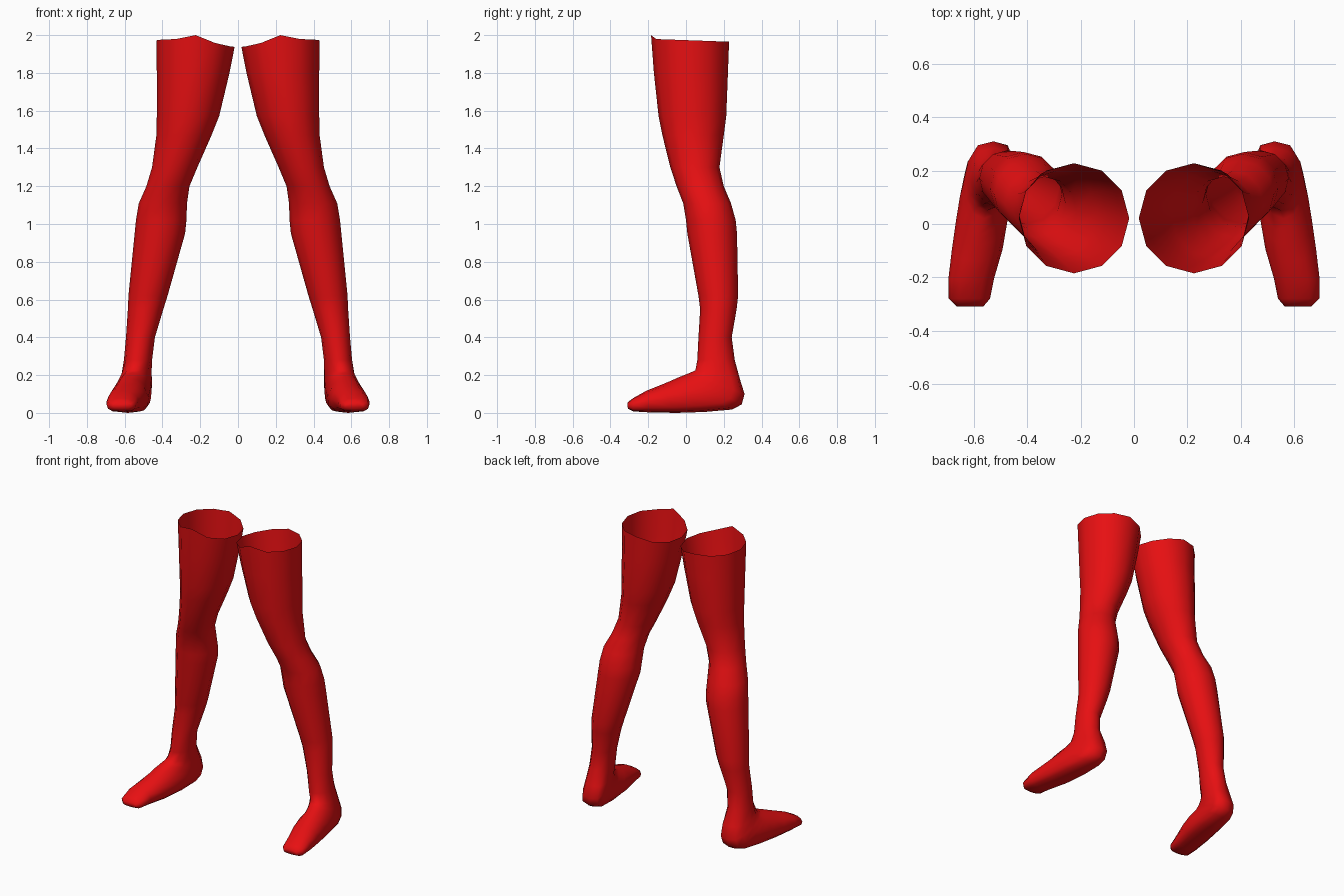
import bpy, bmesh, math

if "Cube" in bpy.data.objects:
    bpy.data.objects.remove(bpy.data.objects["Cube"])

SIDES = 12
red = bpy.data.materials.new("red")
red.diffuse_color = (0.8, 0.005, 0.006, 1)
red.use_nodes = True
red.node_tree.nodes["Principled BSDF"].inputs["Base Color"].default_value = red.diffuse_color

# Leg sections: z, inner x, outer x, front y, back y
LEG = [
    (1.80, 0.045, 0.43, -0.17, 0.222),
    (1.57, 0.10, 0.43, -0.145, 0.213),
    (1.47, 0.14, 0.432, -0.125, 0.20),
    (1.30, 0.215, 0.455, -0.083, 0.177),
    (1.20, 0.257, 0.485, -0.05, 0.20),
    (1.11, 0.27, 0.525, -0.015, 0.238),
    (1.02, 0.273, 0.54, 0.0, 0.263),
    (0.95, 0.28, 0.547, 0.007, 0.27),
    (0.62, 0.373, 0.58, 0.066, 0.276),
    (0.55, 0.395, 0.583, 0.075, 0.268),
    (0.40, 0.44, 0.593, 0.066, 0.242),
    (0.28, 0.455, 0.604, 0.06, 0.258),
]
# Foot sections: instep (y, z), sole (y, z), inner x, outer x
FOOT = [
    ((0.05, 0.225), (0.285, 0.18), 0.458, 0.617),
    ((0.02, 0.212), (0.31, 0.10), 0.46, 0.63),
    ((-0.01, 0.20), (0.295, 0.045), 0.465, 0.642),
    ((-0.04, 0.188), (0.245, 0.018), 0.47, 0.653),
    ((-0.08, 0.17), (0.10, 0.005), 0.475, 0.668),
    ((-0.14, 0.145), (-0.05, 0.0), 0.493, 0.683),
    ((-0.21, 0.117), (-0.20, 0.003), 0.525, 0.696),
    ((-0.28, 0.078), (-0.28, 0.008), 0.54, 0.695),
    ((-0.31, 0.055), (-0.308, 0.022), 0.565, 0.665),
]


def ring(front, back, x0, x1, foot=False):
    """Closed section running from its front point round to its back point."""
    pts = []
    for i in range(SIDES):
        a = 2 * math.pi * i / SIDES
        s, c = math.sin(a), math.cos(a)
        if foot and c < -0.01:  # fuller, flatter sole
            s = math.copysign(abs(s) ** 0.6, s) if abs(s) > 1e-6 else 0
            c = -abs(c) ** 0.75
        t = (1 - c) / 2
        y = front[0] + (back[0] - front[0]) * t
        z = front[1] + (back[1] - front[1]) * t
        x = (x0 + x1) / 2 + (x1 - x0) / 2 * s
        if foot:  # feet turn outward
            x -= 0.12 * (y - (front[0] + back[0]) / 2)
        pts.append((x, y, z))
    return pts


def top_ring():
    """Open upper rim, high at the front and dipping on the inside."""
    pts = []
    for x, y, z in ring((-0.185, 1.98), (0.228, 1.965), 0.018, 0.432):
        if x < 0.21:
            z -= 0.035 * min(1, (0.21 - x) / 0.15)
        if y < -0.18:
            z = 2.0
        pts.append((x, y, z))
    return pts


def make_leg(name, side):
    rings = [top_ring()]
    rings += [ring((y0, z), (y1, z), x0, x1) for z, x0, x1, y0, y1 in LEG]
    rings += [ring(f, b, x0, x1, True) for f, b, x0, x1 in FOOT]
    bm = bmesh.new()
    loops = [[bm.verts.new((x * side, y, z)) for x, y, z in r] for r in rings]
    for a, b in zip(loops, loops[1:]):
        for i in range(SIDES):
            j = (i + 1) % SIDES
            quad = (a[i], a[j], b[j], b[i])
            bm.faces.new(quad if side < 0 else quad[::-1])
    bm.faces.new(loops[-1] if side < 0 else loops[-1][::-1])  # toe tip
    bmesh.ops.recalc_face_normals(bm, faces=bm.faces)
    for f in bm.faces:
        f.smooth = True
    mesh = bpy.data.meshes.new(name)
    bm.to_mesh(mesh)
    bm.free()
    mesh.materials.append(red)
    bpy.context.collection.objects.link(bpy.data.objects.new(name, mesh))


make_leg("right_leg", 1)
make_leg("left_leg", -1)
